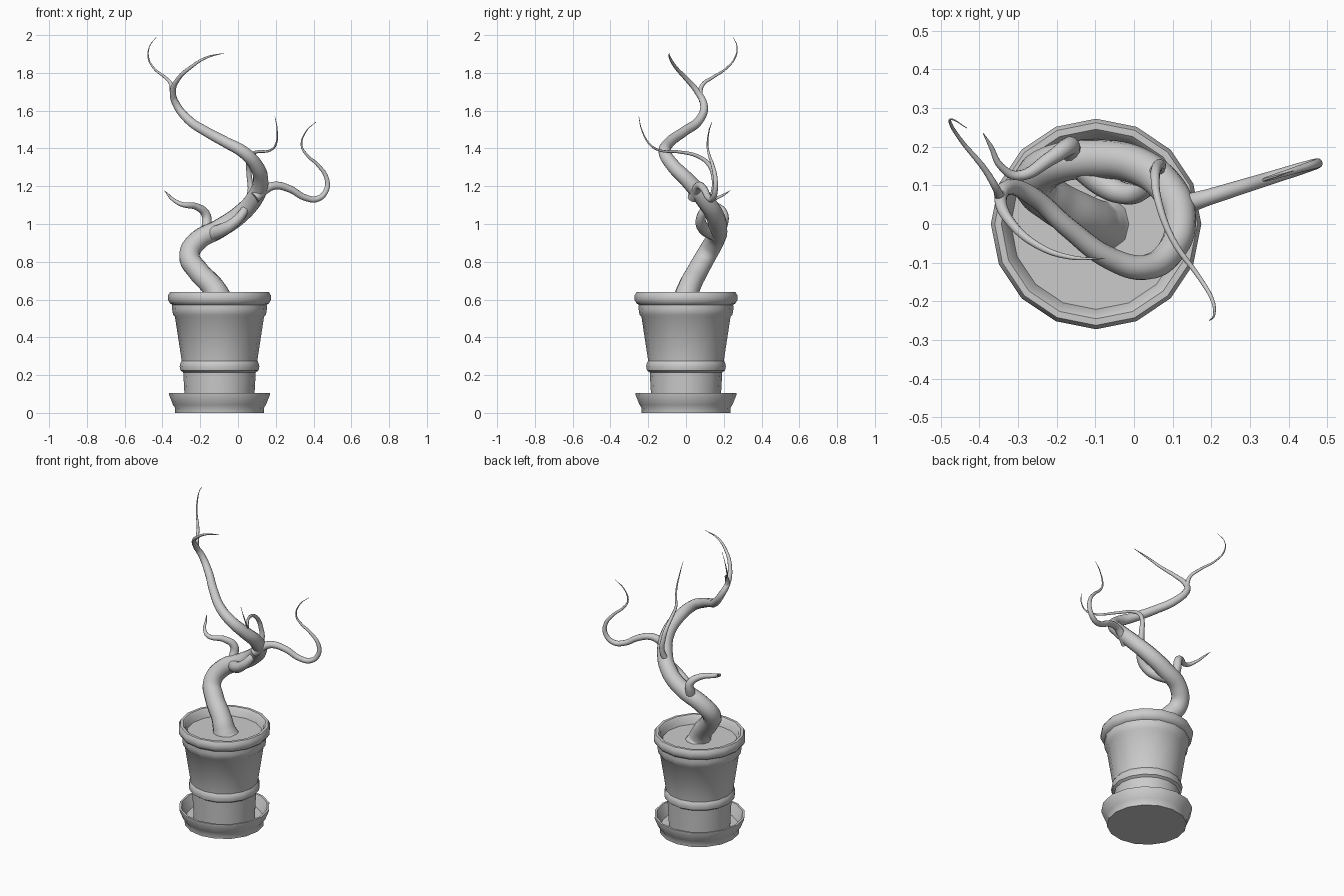
import bpy, bmesh
from math import sin, cos, pi, radians

CX, CY, SIDES = -0.098, 0.0, 16


def smooth(ob, angle):
    bpy.ops.object.select_all(action='DESELECT')
    ob.select_set(True)
    bpy.context.view_layer.objects.active = ob
    bpy.ops.object.shade_smooth_by_angle(angle=radians(angle))


def lathe(name, profile):
    """Spin an (r, z) profile around the pot axis; r = 0 closes with a pole."""
    bm = bmesh.new()
    rings = []
    for r, z in profile:
        if r == 0:
            rings.append([bm.verts.new((CX, CY, z))] * SIDES)
        else:
            rings.append([bm.verts.new((CX + r * cos(2 * pi * i / SIDES),
                                        CY + r * sin(2 * pi * i / SIDES), z))
                          for i in range(SIDES)])
    for a, b in zip(rings, rings[1:]):
        for i in range(SIDES):
            j = (i + 1) % SIDES
            quad = list(dict.fromkeys((a[i], a[j], b[j], b[i])))
            bm.faces.new(quad)
    bmesh.ops.recalc_face_normals(bm, faces=bm.faces)
    me = bpy.data.meshes.new(name)
    bm.to_mesh(me)
    bm.free()
    ob = bpy.data.objects.new(name, me)
    bpy.context.collection.objects.link(ob)
    smooth(ob, 40)
    return ob


def branch(name, pts):
    """Tapered tube through (x, y, z, radius) points."""
    cu = bpy.data.curves.new(name, 'CURVE')
    cu.dimensions = '3D'
    cu.bevel_depth = 1.0
    cu.bevel_resolution = 4
    cu.resolution_u = 8
    cu.use_fill_caps = True
    sp = cu.splines.new('BEZIER')
    sp.bezier_points.add(len(pts) - 1)
    for bp, (x, y, z, r) in zip(sp.bezier_points, pts):
        bp.co = (x, y, z)
        bp.radius = r
        bp.handle_left_type = bp.handle_right_type = 'AUTO'
    ob = bpy.data.objects.new(name, cu)
    bpy.context.collection.objects.link(ob)
    bpy.ops.object.select_all(action='DESELECT')
    ob.select_set(True)
    bpy.context.view_layer.objects.active = ob
    bpy.ops.object.convert(target='MESH')
    smooth(bpy.context.object, 60)


# Saucer
lathe("saucer", [(0, 0), (.235, 0), (.237, .03), (.246, .042), (.268, .098), (.268, .106),
                 (.255, .106), (.225, .04), (0, .035)])

# Pot with two raised bands and a heavy rim
lathe("pot", [(0, .036), (.183, .036), (.186, .11), (.192, .215), (.207, .225), (.211, .245),
              (.207, .264), (.2, .275), (.236, .51), (.246, .52), (.251, .55), (.25, .572),
              (.262, .58), (.272, .597), (.272, .622), (.262, .64), (.245, .64),
              (.233, .627), (.215, .57), (.2, .5), (0, .5)])

# Soil
lathe("soil", [(0, .588), (.221, .588), (.214, .57), (0, .57)])

# Trunk
branch("trunk", [
    (-.09, 0, .57, .08), (-.10, 0, .605, .066), (-.128, .015, .66, .06),
    (-.21, .06, .75, .057), (-.257, .105, .83, .055), (-.215, .15, .91, .053),
    (-.10, .168, .975, .051), (.01, .15, 1.05, .049), (.09, .088, 1.14, .046),
    (.12, .01, 1.23, .041), (.095, -.07, 1.31, .037), (.03, -.112, 1.38, .033),
    (-.06, -.09, 1.43, .029), (-.17, -.01, 1.49, .026), (-.26, .07, 1.55, .024),
    (-.325, .095, 1.63, .020), (-.345, .06, 1.70, .016), (-.315, 0, 1.77, .012),
    (-.25, -.055, 1.83, .009), (-.17, -.085, 1.88, .006), (-.075, -.09, 1.905, .001)])

# Low left branch
branch("branch_left", [
    (-.16, .16, .94, .036), (-.165, .195, 1.0, .027), (-.17, .2, 1.05, .024),
    (-.215, .17, 1.09, .019), (-.3, .125, 1.105, .013), (-.345, .15, 1.13, .009),
    (-.37, .2, 1.155, .006), (-.39, .235, 1.178, .001)])

# Right branch, lying in one slanted vertical plane
right = [(.09, 1.14, .03), (.14, 1.18, .025), (.195, 1.203, .021), (.275, 1.185, .019),
         (.355, 1.14, .017), (.42, 1.133, .016), (.468, 1.18, .014), (.468, 1.245, .012),
         (.42, 1.315, .009), (.365, 1.365, .007), (.337, 1.415, .005), (.36, 1.49, .003),
         (.412, 1.54, .001)]
branch("branch_right", [(x, .05 + (x - .13) * .31, z, r) for x, z, r in right])

# Front branch that winds around the trunk
branch("branch_front", [
    (-.13, .15, .95, .04), (-.08, .105, .97, .035), (-.03, .08, 1.0, .029),
    (.02, .085, 1.05, .024), (.05, .125, 1.11, .019), (.067, .15, 1.18, .016),
    (.06, .148, 1.25, .014), (.055, .125, 1.31, .012), (.06, .07, 1.355, .01),
    (.10, -.04, 1.382, .008), (.17, -.14, 1.39, .006), (.2, -.19, 1.42, .005),
    (.207, -.235, 1.5, .003), (.195, -.25, 1.57, .001)])

# Top twig
branch("branch_top", [
    (-.335, .085, 1.65, .016), (-.348, .075, 1.7, .013), (-.355, .09, 1.74, .01),
    (-.385, .14, 1.775, .008), (-.45, .22, 1.83, .005), (-.475, .262, 1.885, .004),
    (-.468, .27, 1.94, .002), (-.432, .248, 1.99, .001)])
